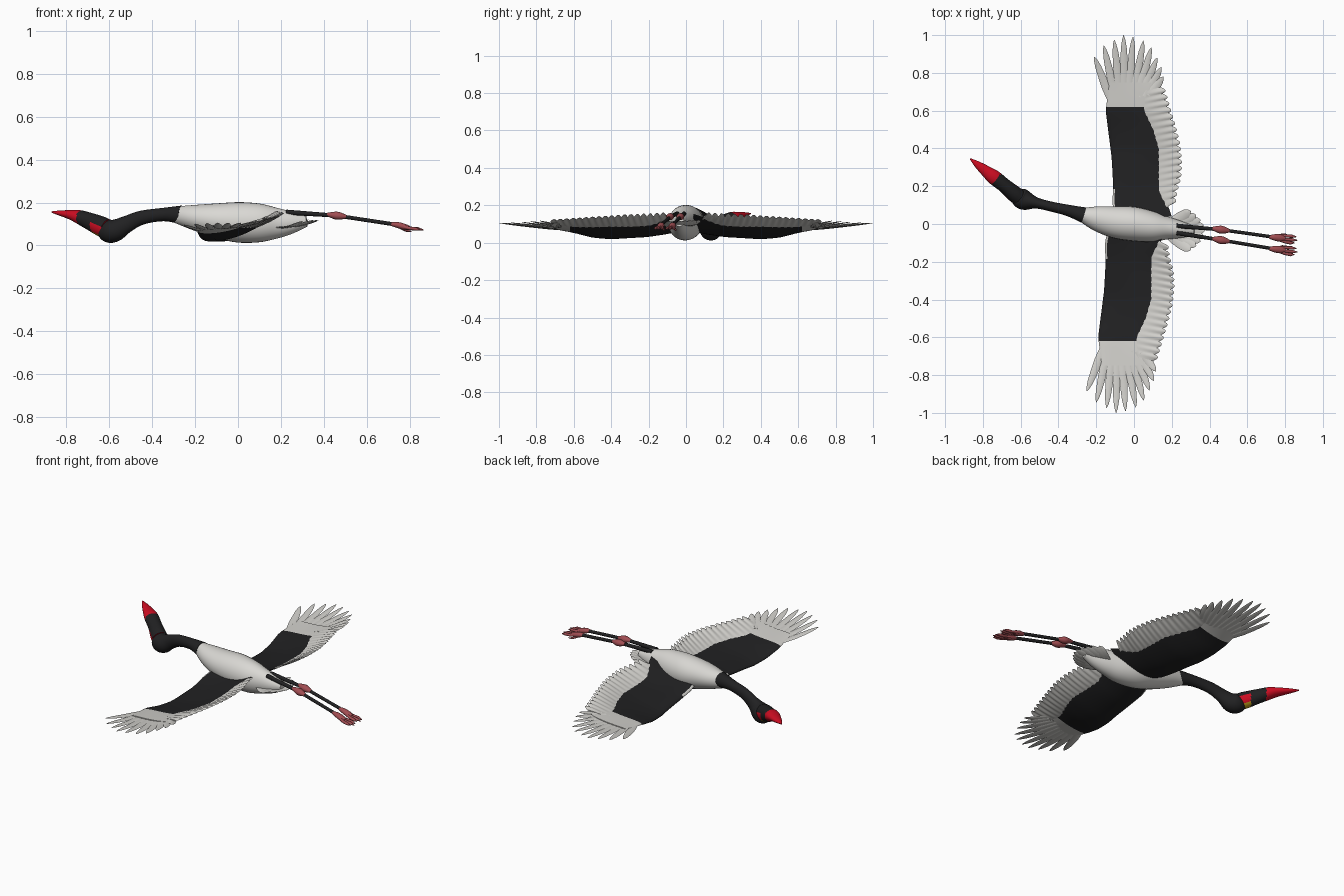
import bpy, bmesh, math
from mathutils import Vector

old = bpy.data.objects.get("Cube")
if old:
    bpy.data.objects.remove(old, do_unlink=True)


def material(name, rgb):
    m = bpy.data.materials.new(name)
    m.use_nodes = True
    m.diffuse_color = (*rgb, 1)
    m.node_tree.nodes["Principled BSDF"].inputs["Base Color"].default_value = (*rgb, 1)
    return m


WHITE = material("body white", (.7, .69, .66))
PALE = material("feather white", (.64, .63, .6))
BLACK = material("plumage black", (.015, .015, .016))
RED = material("bill red", (.62, .004, .016))
YELLOW = material("saddle yellow", (.5, .33, .01))
PINK = material("joint pink", (.36, .075, .085))


def lerp(table, v):
    """Piecewise linear lookup in (key, value) pairs."""
    for (a, p), (b, q) in zip(table, table[1:]):
        if v <= b:
            return p + (q - p) * max(0, v - a) / (b - a)
    return table[-1][1]


def smooth_path(stations, steps=5):
    """Catmull-Rom resampling of (x, y, z, half width, half height)."""
    s = [Vector(p) for p in stations]
    s = [s[0] * 2 - s[1]] + s + [s[-1] * 2 - s[-2]]
    out = []
    for a, b, c, d in zip(s, s[1:], s[2:], s[3:]):
        for i in range(steps):
            t = i / steps
            out.append(b + (c - a) * t / 2 + (a * 2 - b * 5 + c * 4 - d) * t * t / 2
                       + (b * 3 - a - c * 3 + d) * t ** 3 / 2)
    return out + [s[-2]]


def tube(stations, sides=16):
    """Elliptical rings square to a path."""
    pts = [Vector(p[:3]) for p in stations]
    rings = []
    for i, p in enumerate(stations):
        along = (pts[min(i + 1, len(pts) - 1)] - pts[max(i - 1, 0)]).normalized()
        side = along.cross(Vector((0, 0, 1))).normalized()
        up = side.cross(along)
        turn = [math.tau * k / sides for k in range(sides)]
        rings.append([pts[i] + side * p[3] * math.cos(a) + up * p[4] * math.sin(a) for a in turn])
    return rings


def skin(name, parts, mats, rule=None):
    """Skin every list of rings into one capped, smooth-shaded object."""
    bm = bmesh.new()
    for rings in parts:
        vs = [[bm.verts.new(p) for p in ring] for ring in rings]
        n = len(vs[0])
        for a, b in zip(vs, vs[1:]):
            for k in range(n):
                bm.faces.new((a[k], a[(k + 1) % n], b[(k + 1) % n], b[k]))
        bm.faces.new(vs[0])
        bm.faces.new(vs[-1])
    bmesh.ops.recalc_face_normals(bm, faces=bm.faces)
    bm.normal_update()
    if rule:
        for f in bm.faces:
            f.material_index = rule(f.calc_center_median(), f.normal)
    mesh = bpy.data.meshes.new(name)
    bm.to_mesh(mesh)
    bm.free()
    for m in mats:
        mesh.materials.append(m)
    ob = bpy.data.objects.new(name, mesh)
    bpy.context.collection.objects.link(ob)
    bpy.ops.object.select_all(action='DESELECT')
    ob.select_set(True)
    bpy.context.view_layer.objects.active = ob
    bpy.ops.object.shade_smooth_by_angle(angle=math.radians(50))


ROUND = [(0, .6), (.3, .9), (.6, 1), (.82, .9), (.94, .55), (1, .08)]
POINTED = [(0, .8), (.35, 1), (.6, .85), (.8, .68), (.93, .38), (1, .05)]


def feather(a, b, width, shape, bow):
    """Thin blade from root a to tip b."""
    a, b = Vector(a), Vector(b)
    return tube([(*(a.lerp(b, t) + Vector((0, 0, bow * math.sin(math.pi * t)))),
                  width * w / 2, .004 * w + .0005) for t, w in shape], 8)


# Body
body = [(-.285, .052, .143, .034, .04), (-.2, .03, .13, .065, .06), (-.1, .01, .117, .084, .08),
        (0, 0, .108, .09, .094), (.1, -.015, .105, .08, .09), (.18, -.022, .104, .06, .072),
        (.25, -.03, .107, .044, .052), (.32, -.035, .113, .024, .026)]
skin("body", [tube(smooth_path(body), 32)], [WHITE])

# Neck and head
neck = [(-.265, .047, .143, .042, .043), (-.35, .072, .144, .03, .031), (-.45, .095, .129, .026, .033),
        (-.52, .112, .098, .03, .04), (-.572, .124, .07, .051, .052), (-.605, .14, .067, .052, .053),
        (-.632, .157, .078, .034, .037)]
skin("neck_and_head", [tube(smooth_path(neck), 24)], [BLACK])

# Bill: red tip, black band, red cheeks and a yellow saddle
bill = [(-.612, .143, .078, .044, .046), (-.64, .165, .09, .043, .047), (-.685, .203, .11, .038, .041),
        (-.74, .246, .133, .039, .032), (-.78, .277, .143, .031, .022), (-.83, .316, .151, .018, .012),
        (-.868, .346, .156, .003, .003)]


def bill_colour(c, n):
    along = (c.y - .16) * .64 - (c.x + .635) * .77
    if along > .122:
        return 0
    if along > .04 or n.z > .25:
        return 1
    return 2 if n.z < -.6 else 0


skin("bill", [tube(smooth_path(bill, 10), 32)], [RED, BLACK, YELLOW], bill_colour)

# Wing outline and height, by distance from the body axis
LEAD = [(.04, -.12), (.1, -.135), (.2, -.13), (.35, -.138), (.6, -.17), (.75, -.15), (1, -.2)]
COVERT = [(.04, .18), (.1, .16), (.17, .12), (.4, .12), (.5, .09), (.6, .045), (.75, .07)]
TRAIL = [(.04, .19), (.15, .205), (.22, .225), (.3, .23), (.4, .22), (.5, .195), (.6, .165), (.7, .135), (1, .1)]
LOW = [(.04, .09), (.1, .07), (.2, .048), (.4, .03), (.5, .038), (.6, .062), (.8, .09), (1, .105)]
HIGH = [(.04, .16), (.2, .155), (.4, .142), (.6, .128), (.8, .116), (1, .106)]


def wing_point(x, y, s, lift=0):
    """Point on the wing sheet; s picks the side."""
    front = lerp(LEAD, y)
    u = min(1, max(0, (x - front) / (lerp(TRAIL, y) - front)))
    low = lerp(LOW, y)
    z = low + (lerp(HIGH, y) - low) * u - .042 * math.sin(math.pi * u) * (1 - y)
    return Vector((x + .02 * s, y * s, z + lift))


def arm_ring(y, s, sides=32):
    front, back = lerp(LEAD, y), lerp(COVERT, y)
    thick = lerp([(.04, .024), (.5, .02), (.62, .013), (.75, .004)], y)
    ring = []
    for k in range(sides):
        a = math.tau * k / sides
        u = .5 - .5 * math.cos(a)
        ring.append(wing_point(front + u * (back - front), y, s, thick * math.sin(a) * (1.15 - u * .8)))
    return ring


def vane_ring(y, s, phase, sides=16):
    """Section of the secondaries: a rippled sheet with a scalloped edge."""
    front = lerp(COVERT, y) - .03
    back = lerp(TRAIL, y) + .006 - .02 * (2 * phase - 1) ** 2
    ring = []
    for k in range(sides):
        a = math.tau * k / sides
        u = .5 - .5 * math.cos(a)
        ripple = -.003 * math.cos(math.tau * phase) * u
        ring.append(wing_point(front + u * (back - front), y + .025 * u, s, .004 * math.sin(a) + ripple))
    return ring


def arm_colour(c, n):
    y = abs(c.y)
    shoulder = y < .17 and c.x - math.copysign(.02, c.y) < lerp(LEAD, y) + .012
    return 1 if y > .617 or shoulder else 0


PRIMARY_TIPS = [(-.23, .885), (-.18, .945), (-.125, .975), (-.075, 1), (-.025, .99), (.03, .97),
                (.072, .935), (.102, .88), (.125, .83), (.135, .78)]

for s, label in ((1, "rear"), (-1, "front")):
    # Arm: black coverts, pale shoulder edge and pale hand
    spans = [.04 + .58 * i / 16 for i in range(17)] + [.65, .68, .72, .75]
    skin(label + "_wing_arm", [[arm_ring(y, s) for y in spans]], [BLACK, PALE], arm_colour)

    # Secondaries along the trailing edge
    steps, count = 6, 18
    skin(label + "_wing_secondaries",
         [[vane_ring(.08 + .62 * i / (steps * count), s, i % steps / steps)
           for i in range(steps * count + 1)]], [PALE])

    # Primaries fanned from the hand
    blades = []
    for i, (x, y) in enumerate(PRIMARY_TIPS):
        blades.append(feather(wing_point(-.135 + .022 * i, .64 + .004 * i, s),
                              wing_point(x, y, s), .046, POINTED, -.004))
    skin(label + "_wing_primaries", blades, [PALE])

# Tail fan
blades = []
for i in range(9):
    a = math.radians(-48 + 12 * i)
    reach = .205 - .015 * abs(math.sin(a))
    blades.append(feather((.17, -.03 + .03 * math.sin(a), .085 + .001 * i),
                          (.17 + reach * math.cos(a), -.035 + .14 * math.sin(a), .113 + .001 * i),
                          .055, ROUND, -.012))
skin("tail_fan", blades, [PALE])

# Legs, joints and feet
for label, start, knee, ankle in (("rear", -.01, -.03, -.068), ("front", -.047, -.085, -.13)):
    hip = (.225, start, .155)
    joint = (.46, knee, .139)
    heel = (.73, ankle, .098)
    skin(label + "_leg", [tube([(*hip, .012, .012), (*joint, .009, .009), (*heel, .009, .009)], 12)], [BLACK])
    drop = (ankle - knee) / .27
    bulge = [(-.045, .009), (-.02, .017), (0, .021), (.02, .018), (.045, .009)]
    skin(label + "_leg_joint", [tube(smooth_path(
        [(.46 + d, knee + d * drop, .139 - d * .12, r, r * .9) for d, r in bulge]), 14)], [PINK])
    foot = [tube(smooth_path([(.715, ankle, .1, .009, .009), (.745, ankle - .003, .095, .017, .014),
                              (.775, ankle - .006, .087, .019, .014), (.8, ankle - .008, .082, .01, .009)]), 12)]
    for spread, reach in ((-.02, .085), (-.006, .1), (.012, .095)):
        foot.append(tube([(.765, ankle - .005 + spread * .4, .088, .009, .009),
                          (.8, ankle - .007 + spread, .08, .008, .008),
                          (.765 + reach * .75, ankle - .01 + spread * 1.1, .077, .009, .008),
                          (.765 + reach, ankle - .012 + spread, .072, .002, .002)], 8))
    foot.append(tube([(.755, ankle, .085, .008, .008), (.785, ankle + .012, .069, .006, .006),
                      (.81, ankle + .014, .066, .002, .002)], 8))
    skin(label + "_foot", foot, [PINK])
